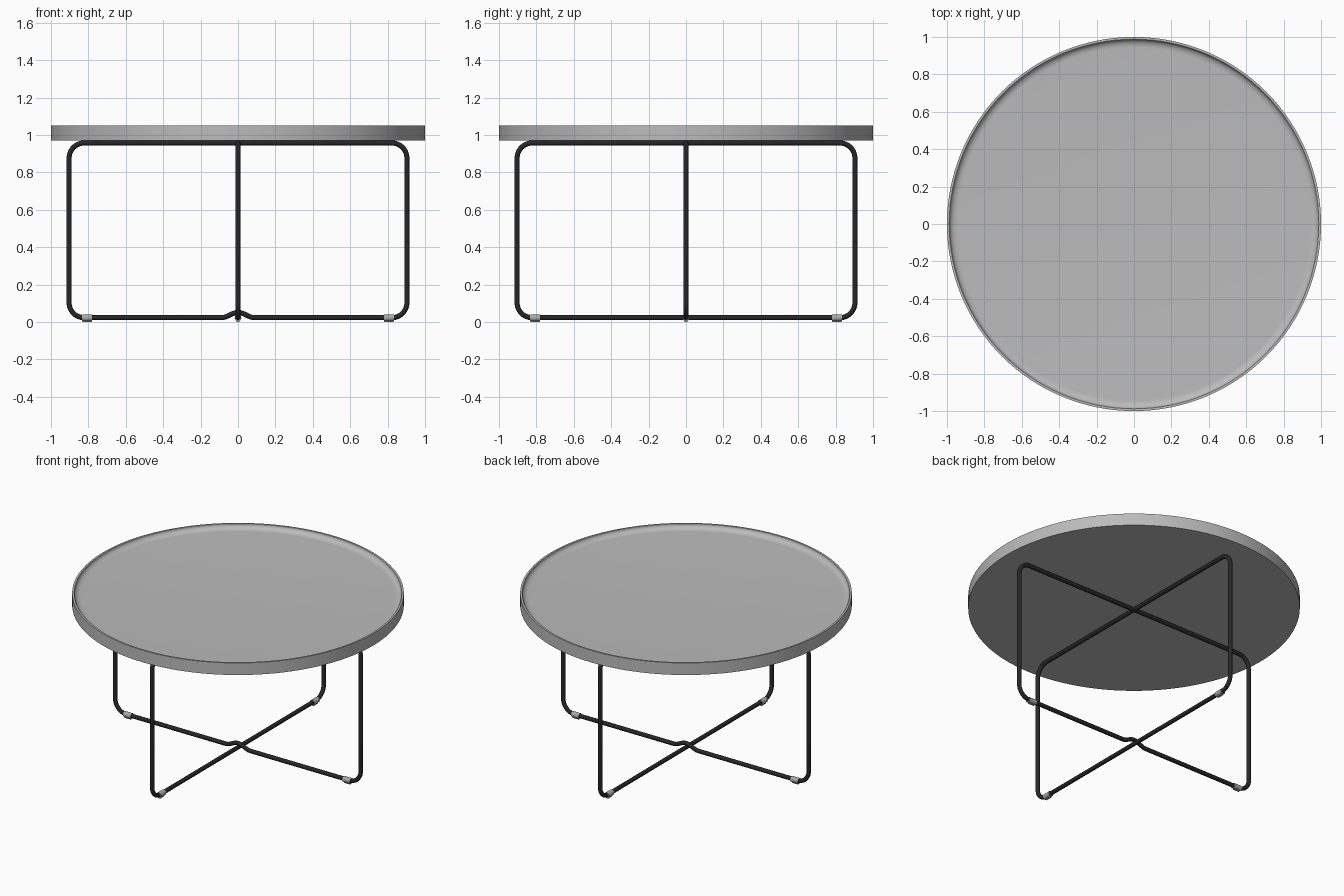
import bpy, bmesh, math
from mathutils import Vector, Matrix

cube = bpy.data.objects.get("Cube")
if cube:
    bpy.data.objects.remove(cube, do_unlink=True)

TUBE_R, LOW, HIGH, REACH, BEND = 0.0135, 0.023, 0.957, 0.903, 0.08


def material(name, value, rough):
    m = bpy.data.materials.new(name)
    m.use_nodes = True
    colour = (value, value, value, 1)
    m.diffuse_color = colour
    bsdf = m.node_tree.nodes["Principled BSDF"]
    bsdf.inputs["Base Color"].default_value = colour
    bsdf.inputs["Roughness"].default_value = rough
    return m


grey = material("light grey", 0.5, 0.5)
black = material("black metal", 0.02, 0.4)
clip_grey = material("clip grey", 0.4, 0.5)


def add_object(name, bm, mat):
    bmesh.ops.recalc_face_normals(bm, faces=bm.faces)
    mesh = bpy.data.meshes.new(name)
    bm.to_mesh(mesh)
    bm.free()
    mesh.materials.append(mat)
    obj = bpy.data.objects.new(name, mesh)
    bpy.context.collection.objects.link(obj)
    bpy.ops.object.select_all(action="DESELECT")
    obj.select_set(True)
    bpy.context.view_layer.objects.active = obj
    bpy.ops.object.shade_smooth_by_angle(angle=math.radians(35))
    return obj


def arc(cx, cz, r, start, end, steps=10):
    """Points on an arc in the x-z plane, angles in degrees."""
    angles = [math.radians(start + (end - start) * i / steps) for i in range(steps + 1)]
    return [Vector((cx + r * math.cos(a), 0, cz + r * math.sin(a))) for a in angles]


# Tray top: a lathed profile with a raised lip and a rounded inner corner
floor, lip, fillet = 1.02, 1.05, 0.042
profile = [Vector((0, 0, 0.97)), Vector((1, 0, 0.97)), Vector((1, 0, lip))]
profile.append(Vector((0.988, 0, lip)))
for i in range(9):
    a = math.pi / 2 * i / 8
    profile.append(Vector((0.944 + fillet * math.cos(a), 0,
                           floor + (lip - 0.002 - floor) * (1 - math.sin(a)))))
profile.append(Vector((0, 0, floor)))
bm = bmesh.new()
verts = [bm.verts.new(p) for p in profile]
edges = [bm.edges.new(pair) for pair in zip(verts, verts[1:])]
bmesh.ops.spin(bm, geom=verts + edges, axis=(0, 0, 1), cent=(0, 0, 0),
               angle=math.tau, steps=128)
bmesh.ops.remove_doubles(bm, verts=bm.verts, dist=1e-5)
add_object("tray_top", bm, grey)


def tube_loop(name, turn, bump):
    """Closed round tube along a rounded rectangle, optionally humped at the crossing."""
    inner, top, bottom = REACH - BEND, HIGH - BEND, LOW + BEND
    path = arc(inner, bottom, BEND, -90, 0) + arc(inner, top, BEND, 0, 90)
    path += arc(-inner, top, BEND, 90, 180) + arc(-inner, bottom, BEND, 180, 270)
    if bump:
        for i in range(17):
            x = -0.09 + 0.18 * i / 16
            path.append(Vector((x, 0, LOW + bump * (1 + math.cos(math.pi * x / 0.09)) / 2)))
    bm = bmesh.new()
    rings, sides = [], 12
    for i, p in enumerate(path):
        tangent = (path[(i + 1) % len(path)] - path[i - 1]).normalized()
        side = Vector((0, 1, 0))
        out = side.cross(tangent)
        rings.append([bm.verts.new(p + TUBE_R * (side * math.cos(math.tau * k / sides)
                                                 + out * math.sin(math.tau * k / sides)))
                      for k in range(sides)])
    for i, ring in enumerate(rings):
        after = rings[(i + 1) % len(rings)]
        for k in range(sides):
            n = (k + 1) % sides
            bm.faces.new((ring[k], ring[n], after[n], after[k]))
    bmesh.ops.rotate(bm, verts=bm.verts, cent=(0, 0, 0), matrix=Matrix.Rotation(turn, 3, "Z"))
    add_object(name, bm, black)


# Two crossing wire frames, the side-to-side one hops over the other
tube_loop("side_to_side_frame", 0, 0.028)
tube_loop("front_to_back_frame", math.pi / 2, 0)

# Foot clips: a sleeve on the tube with a small glide pad beneath
for name, turn in (("left", 0), ("back", 1), ("right", 2), ("front", 3)):
    bm = bmesh.new()
    sleeve = Matrix.Translation((0.807, 0, LOW - 0.001)) @ Matrix.Rotation(math.pi / 2, 4, "Y")
    bmesh.ops.create_cone(bm, cap_ends=True, segments=16, radius1=0.018, radius2=0.018,
                          depth=0.055, matrix=sleeve)
    pad = Matrix.Translation((0.807, 0, 0.006)) @ Matrix.Diagonal((0.045, 0.016, 0.012, 1))
    bmesh.ops.create_cube(bm, size=1, matrix=pad)
    bmesh.ops.rotate(bm, verts=bm.verts, cent=(0, 0, 0),
                     matrix=Matrix.Rotation(turn * math.pi / 2, 3, "Z"))
    add_object(name + "_foot_clip", bm, clip_grey)
